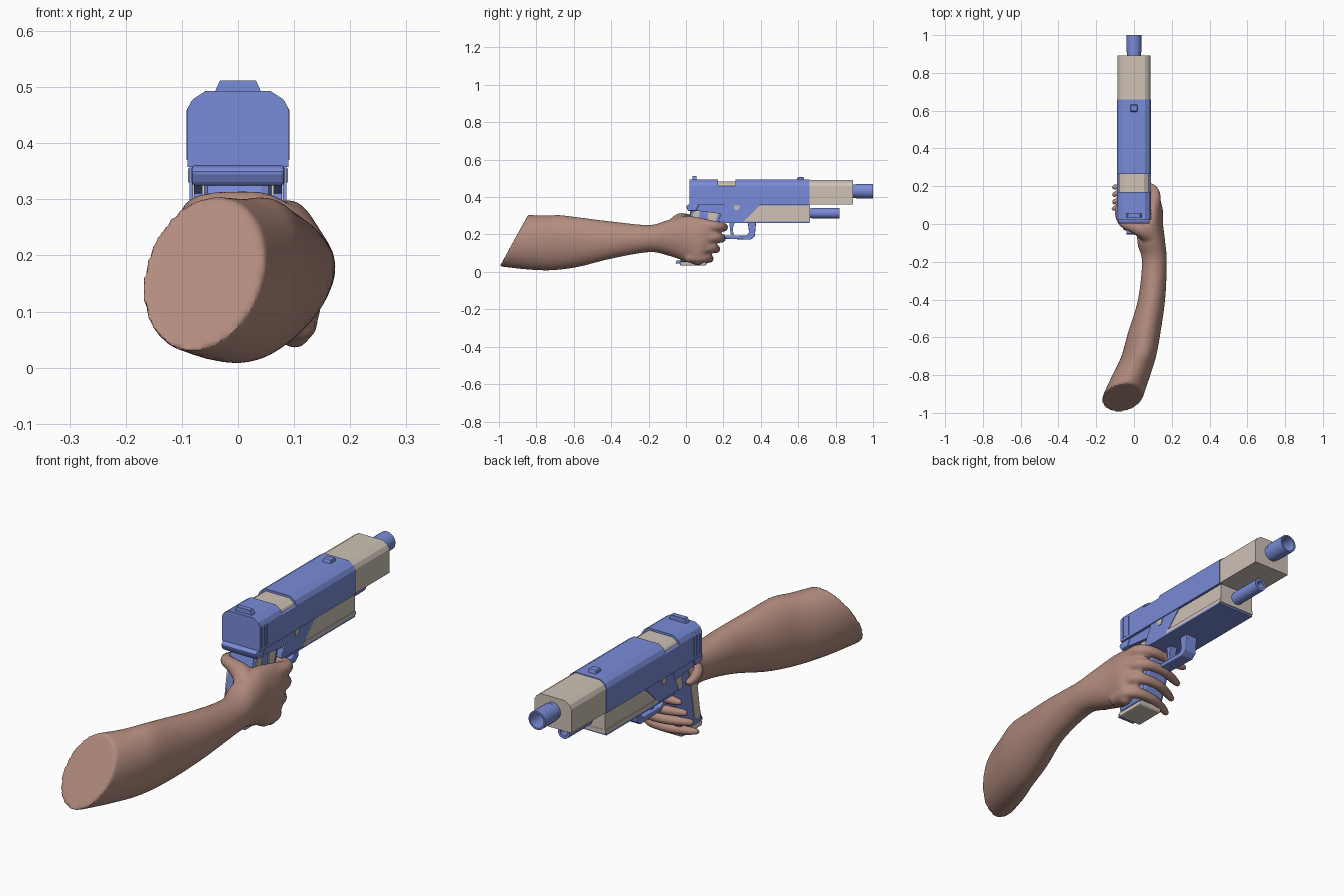
import bpy, bmesh, math
from mathutils import Vector

if "Cube" in bpy.data.objects:
    bpy.data.objects.remove(bpy.data.objects["Cube"], do_unlink=True)


def material(name, rgb):
    m = bpy.data.materials.new(name)
    m.use_nodes = True
    m.diffuse_color = (*rgb, 1)
    m.node_tree.nodes["Principled BSDF"].inputs["Base Color"].default_value = (*rgb, 1)
    return m


BLUE = material("blue metal", (0.19, 0.26, 0.68))
TAN = material("tan polymer", (0.62, 0.54, 0.47))
SKIN = material("skin", (0.45, 0.26, 0.21))


def finish(bm, name, mat, bevel=0):
    bmesh.ops.recalc_face_normals(bm, faces=bm.faces)
    mesh = bpy.data.meshes.new(name)
    bm.to_mesh(mesh)
    bm.free()
    mesh.materials.append(mat)
    ob = bpy.data.objects.new(name, mesh)
    bpy.context.collection.objects.link(ob)
    bpy.context.view_layer.objects.active = ob
    for other in bpy.context.selected_objects:
        other.select_set(False)
    ob.select_set(True)
    if bevel:
        mod = ob.modifiers.new("bevel", "BEVEL")
        mod.width, mod.segments, mod.limit_method = bevel, 2, "ANGLE"
    return ob


def prism(name, pts, axis, lo, hi, mat, bevel=0):
    """Extrude an outline: (y, z) along x, or (x, z) along y."""
    bm = bmesh.new()
    def place(p, d):
        return (d, p[0], p[1]) if axis == "x" else (p[0], d, p[1])
    ends = [[bm.verts.new(place(p, d)) for p in pts] for d in (lo, hi)]
    for e in ends:
        bm.faces.new(e)
    for i in range(len(pts)):
        j = (i + 1) % len(pts)
        bm.faces.new((ends[0][i], ends[0][j], ends[1][j], ends[1][i]))
    return finish(bm, name, mat, bevel)


def loft(bm, rings):
    rows = [[bm.verts.new(p) for p in r] for r in rings]
    n = len(rows[0])
    for a, b in zip(rows, rows[1:]):
        for i in range(n):
            bm.faces.new((a[i], a[(i + 1) % n], b[(i + 1) % n], b[i]))
    bm.faces.new(rows[0][::-1])
    bm.faces.new(rows[-1])


def smooth_keys(keys, steps):
    """Catmull-Rom interpolation of tuples."""
    ks = [keys[0]] + list(keys) + [keys[-1]]
    out = []
    for a, b, c, d in zip(ks, ks[1:], ks[2:], ks[3:]):
        for s in range(steps):
            t = s / steps
            out.append([q + t / 2 * (r - p + t * (2 * p - 5 * q + 4 * r - w + t * (3 * (q - r) + w - p)))
                        for p, q, r, w in zip(a, b, c, d)])
    return out + [list(keys[-1])]


def circle(n):
    return [(math.cos(2 * math.pi * i / n), math.sin(2 * math.pi * i / n)) for i in range(n)]


def barrel(name, z, r, y0, y1, bore):
    bm = bmesh.new()
    steps = [(r * 0.92, y0), (r * 0.92, y0 + 0.03), (r, y0 + 0.03), (r, y1), (bore, y1), (bore, y1 - 0.1)]
    loft(bm, [[(c * q, y, z + s * q) for c, s in circle(28)] for q, y in steps])
    finish(bm, name, BLUE)
    bpy.ops.object.shade_smooth_by_angle()


def section(w, bottom, top, cut):
    """Slide cross-section with chamfered upper corners."""
    half = [(w, bottom), (w, top - cut), (w - cut * 0.3, top - cut * 0.45), (w - cut, top)]
    return half + [(-x, z) for x, z in reversed(half)]


# Slide: rear and front at full height, lowered port section between
prism("slide_rear", section(0.09, 0.358, 0.493, 0.032), "y", 0.02, 0.17, BLUE)
prism("slide_front", section(0.09, 0.358, 0.493, 0.032), "y", 0.265, 0.66, BLUE)
prism("slide_port", section(0.09, 0.358, 0.462, 0.004), "y", 0.17, 0.265, BLUE)
prism("chamber_hood", section(0.084, 0.37, 0.484, 0.03), "y", 0.15, 0.28, TAN)
prism("muzzle_block", section(0.087, 0.36, 0.49, 0.03), "y", 0.66, 0.892, TAN)
for i in range(3):
    y = 0.03 + i * 0.018
    prism("slide_serration", section(0.092, 0.37, 0.488, 0.03), "y", y, y + 0.009, BLUE)

# Barrel and lower guide tube
barrel("barrel", 0.432, 0.039, 0.88, 1.0, 0.032)
barrel("guide_tube", 0.314, 0.028, 0.64, 0.82, 0.016)

# Sights
prism("rear_sight", [(-0.042, 0.49), (0.042, 0.49), (0.032, 0.512), (-0.032, 0.512)], "y", 0.035, 0.056, BLUE)
prism("front_sight", [(0.59, 0.485), (0.635, 0.485), (0.628, 0.507), (0.597, 0.507)], "x", -0.018, 0.018, BLUE, 0.004)

# Frame, rear tang and tan rail cover
prism("frame", [(0.02, 0.36), (0.03, 0.33), (0.19, 0.31), (0.18, 0.267), (0.66, 0.267), (0.66, 0.36)],
      "x", -0.078, 0.078, BLUE)
prism("rear_tang", [(0.0, 0.35), (0.012, 0.325), (0.055, 0.325), (0.07, 0.36), (0.012, 0.36)],
      "x", -0.083, 0.083, BLUE, 0.006)
prism("rail_cover", [(0.32, 0.285), (0.395, 0.354), (0.663, 0.354), (0.663, 0.285)], "x", -0.084, 0.084, TAN)
prism("rail_lip", [(0.31, 0.27), (0.32, 0.285), (0.664, 0.285), (0.664, 0.27)], "x", -0.088, 0.088, TAN)
prism("frame_underside", [(0.2, 0.262), (0.2, 0.27), (0.66, 0.27), (0.66, 0.262)], "x", -0.088, 0.088, BLUE)
for side in (-1, 1):
    x = side * 0.08
    prism("frame_side", [(0.17, 0.27), (0.21, 0.358), (0.395, 0.358), (0.31, 0.27)], "x", x, x + side * 0.006, BLUE)
    prism("frame_notch", [(0.255, 0.355), (0.29, 0.355), (0.28, 0.33), (0.262, 0.33)],
          "x", x, x + side * 0.009, TAN)

# Grip with side panels, base plate and magazine heel
prism("grip", [(0.03, 0.35), (0.21, 0.35), (0.18, 0.25), (0.11, 0.05), (-0.035, 0.05), (0.0, 0.2), (0.015, 0.29)],
      "x", -0.06, 0.06, BLUE, 0.018)
prism("base_plate", [(-0.03, 0.033), (0.105, 0.033), (0.115, 0.054), (-0.035, 0.054)], "x", -0.056, 0.056, TAN, 0.006)
prism("magazine_heel", [(-0.055, 0.046), (-0.02, 0.046), (-0.02, 0.062), (-0.05, 0.062)], "x", -0.04, 0.04, BLUE)
for side in (-1, 1):
    x = side * 0.055
    for pts in ([(0.05, 0.345), (0.078, 0.345), (0.03, 0.08), (-0.008, 0.08), (0.015, 0.23)],
                [(0.12, 0.345), (0.185, 0.345), (0.15, 0.25), (0.115, 0.25)]):
        prism("grip_panel", pts, "x", x, x + side * 0.009, TAN)

# Trigger guard and trigger
prism("trigger_guard", [(0.375, 0.27), (0.368, 0.19), (0.345, 0.172), (0.2, 0.177), (0.155, 0.2),
                        (0.165, 0.218), (0.21, 0.195), (0.325, 0.194), (0.337, 0.21), (0.33, 0.27)],
      "x", -0.028, 0.028, BLUE, 0.004)
prism("trigger", [(0.23, 0.27), (0.262, 0.27), (0.25, 0.23), (0.255, 0.198), (0.24, 0.198), (0.235, 0.23)],
      "x", -0.016, 0.016, BLUE)

# Arm and palm: rings of y, centre x, centre z, half width, half height, slant, roll
arm = bmesh.new()
arm_keys = [(-0.92, -0.062, 0.167, 0.105, 0.142, 0.55, 0.35),
            (-0.80, -0.014, 0.157, 0.098, 0.148, 0.35, 0.3),
            (-0.70, 0.025, 0.156, 0.09, 0.15, 0.15, 0.2),
            (-0.58, 0.053, 0.159, 0.086, 0.134, 0, 0.1),
            (-0.40, 0.093, 0.17, 0.072, 0.1, 0, 0),
            (-0.20, 0.108, 0.178, 0.066, 0.073, 0, 0),
            (-0.10, 0.092, 0.182, 0.074, 0.094, 0, 0),
            (0.0, 0.088, 0.177, 0.066, 0.122, 0, 0),
            (0.08, 0.102, 0.16, 0.05, 0.127, 0.1, 0),
            (0.125, 0.102, 0.162, 0.036, 0.11, 0.3, 0)]
rings = []
for y, cx, cz, w, h, slant, roll in smooth_keys(arm_keys, 6):
    ring = []
    for c, s in circle(32):
        dx = c * w * math.cos(roll) + s * h * math.sin(roll)
        dz = s * h * math.cos(roll) - c * w * math.sin(roll)
        ring.append((cx + dx, y + slant * dz, cz + dz))
    rings.append(ring)
loft(arm, rings)


def digit(keys):
    """Tapered finger through keys of x, y, z, radius, with a rounded tip."""
    path = smooth_keys(keys, 5)
    pts = [Vector(k[:3]) for k in path]
    rows = []
    for i, p in enumerate(pts):
        t = (pts[min(i + 1, len(pts) - 1)] - pts[max(i - 1, 0)]).normalized()
        side = t.cross(Vector((0, 0, 1))).normalized()
        up = side.cross(t)
        rows.append([p + (side * c + up * s) * path[i][3] for c, s in circle(14)])
    tip = pts[-1]
    rows.append([tip + t * path[-1][3] * 0.8 + (v - tip) * 0.5 for v in rows[-1]])
    loft(arm, rows)


# Four fingers wrapping the grip: height and forward reach
for z, reach, tip_y in ((0.24, 0.2, 0.195), (0.18, 0.188, 0.155), (0.125, 0.158, 0.115), (0.073, 0.122, 0.08)):
    digit([(0.105, reach - 0.12, z + 0.008, 0.032), (0.112, reach - 0.04, z + 0.004, 0.028),
           (0.075, reach - 0.002, z, 0.024), (0.0, reach + 0.002, z - 0.004, 0.021),
           (-0.065, (reach + tip_y) / 2, z - 0.008, 0.019), (-0.108, tip_y, z - 0.01, 0.014)])
# Thumb over the back of the grip
digit([(0.09, -0.07, 0.235, 0.045), (0.045, -0.035, 0.27, 0.042), (-0.01, -0.015, 0.285, 0.03),
       (-0.06, 0.01, 0.285, 0.025), (-0.082, 0.06, 0.275, 0.021), (-0.08, 0.1, 0.27, 0.015)])

hand = finish(arm, "arm_and_hand", SKIN)
remesh = hand.modifiers.new("merge", "REMESH")
remesh.mode, remesh.voxel_size = "VOXEL", 0.008
soften = hand.modifiers.new("soften", "SMOOTH")
soften.factor, soften.iterations = 0.5, 5
for mod_name in ("merge", "soften"):
    bpy.ops.object.modifier_apply(modifier=mod_name)
bpy.ops.object.shade_smooth_by_angle(angle=math.radians(40))
